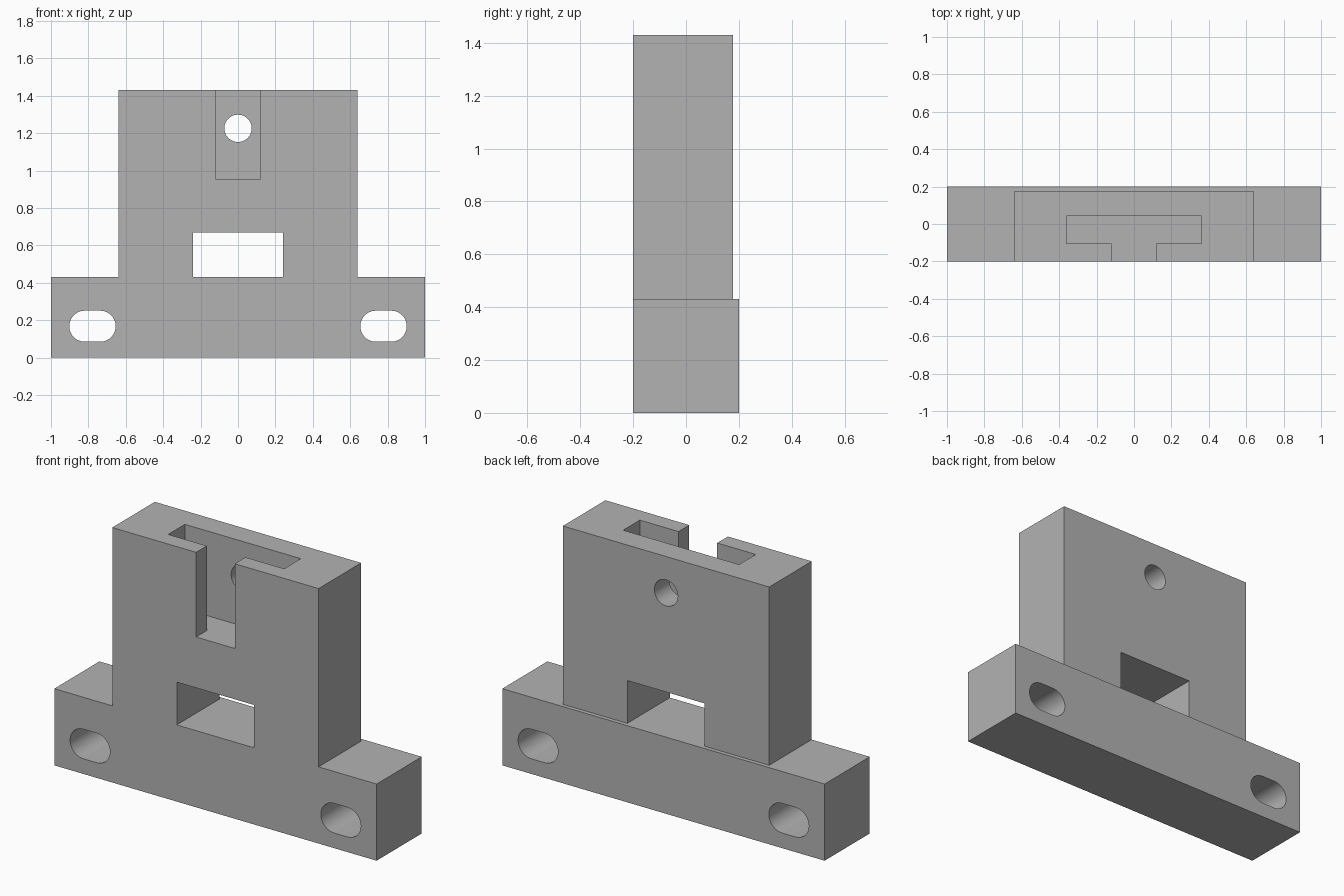
import bpy, bmesh, math

if "Cube" in bpy.data.objects:
    bpy.data.objects.remove(bpy.data.objects["Cube"], do_unlink=True)

# Single plain plastic colour
grey = bpy.data.materials.new("grey plastic")
grey.use_nodes = True
GREY = (0.45, 0.45, 0.45, 1)
grey.diffuse_color = GREY
grey.node_tree.nodes["Principled BSDF"].inputs["Base Color"].default_value = GREY

FRONT, BACK, TOP = -0.2, 0.2, 1.43
SHELF = 0.43


def extrude(name, outline, start, depth, axis):
    """Prism from a closed outline: (x, z) pushed along y, or (x, y) along z."""
    bm = bmesh.new()
    place = (lambda a, b: (a, start, b)) if axis == "y" else (lambda a, b: (a, b, start))
    face = bm.faces.new([bm.verts.new(place(a, b)) for a, b in outline])
    grown = bmesh.ops.extrude_face_region(bm, geom=[face])["geom"]
    shift = (0, depth, 0) if axis == "y" else (0, 0, depth)
    verts = [v for v in grown if isinstance(v, bmesh.types.BMVert)]
    bmesh.ops.translate(bm, verts=verts, vec=shift)
    bmesh.ops.recalc_face_normals(bm, faces=bm.faces)
    mesh = bpy.data.meshes.new(name)
    bm.to_mesh(mesh)
    bm.free()
    mesh.materials.append(grey)
    obj = bpy.data.objects.new(name, mesh)
    bpy.context.collection.objects.link(obj)
    return obj


def rect(x0, x1, z0, z1):
    return [(x0, z0), (x1, z0), (x1, z1), (x0, z1)]


def rounded_slot(x, z, radius, half_straight, steps=24):
    """Two half circles joined by straight sides."""
    points = []
    for side in (1, -1):
        for i in range(steps + 1):
            a = math.pi * i / steps - side * math.pi / 2
            points.append((x + side * half_straight + radius * math.cos(a),
                           z + radius * math.sin(a)))
    return points


def cut(target, cutter):
    cutter.hide_render = True
    cutter.hide_set(True)
    mod = target.modifiers.new(cutter.name, "BOOLEAN")
    mod.operation = "DIFFERENCE"
    mod.solver = "EXACT"
    mod.object = cutter


# Body: a wide foot with a slightly thinner upright
half = [(1, 0), (1, SHELF), (0.64, SHELF), (0.64, TOP)]
outline = half + [(-x, z) for x, z in reversed(half)]
body = extrude("bracket_body", outline, FRONT, BACK - FRONT, "y")
cut(body, extrude("back_step_cutter", rect(-0.8, 0.8, SHELF, 1.6), 0.177, 0.2, "y"))

# T-shaped pocket open at the top and front
tee = [(0.12, -0.3), (0.12, -0.105), (0.36, -0.105), (0.36, 0.043)]
tee += [(-x, y) for x, y in reversed(tee)]
cut(body, extrude("pocket_cutter", tee, 0.955, 0.7, "z"))

# Window level with the foot's top
cut(body, extrude("window_cutter", rect(-0.24, 0.24, SHELF, 0.67), -0.4, 0.8, "y"))

# Round hole through the pocket's back wall
circle = [(0.073 * math.cos(math.tau * i / 48), 1.226 + 0.073 * math.sin(math.tau * i / 48))
          for i in range(48)]
cut(body, extrude("hole_cutter", circle, -0.05, 0.5, "y"))

# Mounting slots at both ends of the foot
for side, label in ((1, "left"), (-1, "right")):
    slot = rounded_slot(side * 0.778, 0.168, 0.083, 0.041)
    cut(body, extrude(label + "_slot_cutter", slot, -0.4, 0.8, "y"))

# Apply the cuts, then smooth only the curved walls
bpy.context.view_layer.update()
result = bpy.data.meshes.new_from_object(
    body.evaluated_get(bpy.context.evaluated_depsgraph_get()))
body.modifiers.clear()
body.data = result
for obj in [o for o in bpy.data.objects if o.name.endswith("_cutter")]:
    bpy.data.objects.remove(obj, do_unlink=True)
bpy.ops.object.select_all(action="DESELECT")
body.select_set(True)
bpy.context.view_layer.objects.active = body
bpy.ops.object.shade_smooth_by_angle(angle=math.radians(30))
